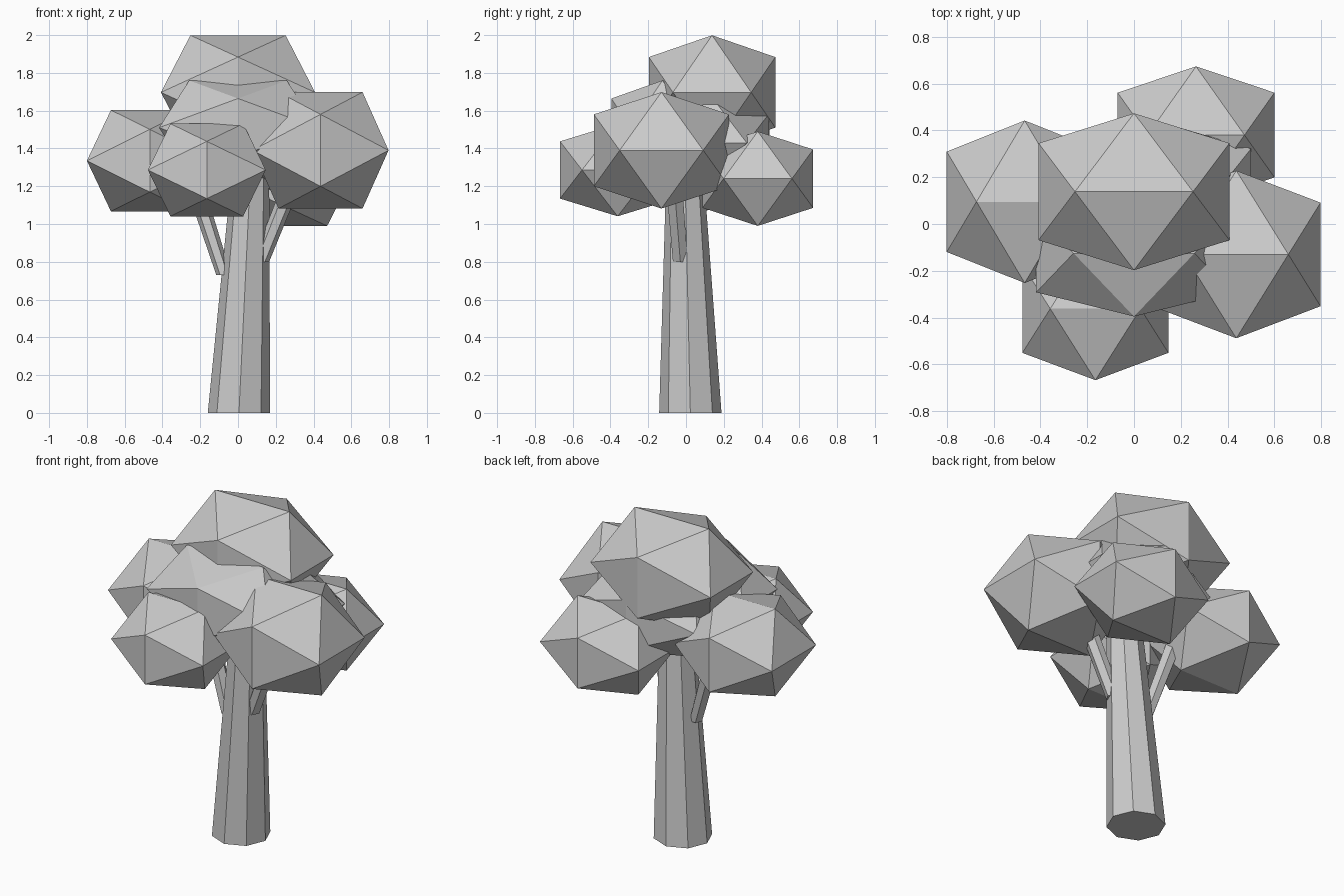
import bpy, bmesh, math
from mathutils import Vector

if "Cube" in bpy.data.objects:
    bpy.data.objects.remove(bpy.data.objects["Cube"])

grey = bpy.data.materials.new("plain grey")
grey.diffuse_color = (0.6, 0.6, 0.6, 1)
grey.use_nodes = True
grey.node_tree.nodes["Principled BSDF"].inputs["Base Color"].default_value = grey.diffuse_color


def finish(name, bm):
    bmesh.ops.recalc_face_normals(bm, faces=bm.faces)
    mesh = bpy.data.meshes.new(name)
    bm.to_mesh(mesh)
    bm.free()
    mesh.materials.append(grey)
    obj = bpy.data.objects.new(name, mesh)
    bpy.context.collection.objects.link(obj)
    return obj


def leaf_clump(name, centre, half):
    """Icosahedron with an edge on top, running along x, fitted to half sizes."""
    bm = bmesh.new()
    k = (math.sqrt(5) - 1) / 2
    for a in (-1, 1):
        for b in (-k, k):
            for p in ((b, 0, a), (0, a, b), (a, b, 0)):
                bm.verts.new([c + h * v for c, h, v in zip(centre, half, p)])
    bmesh.ops.convex_hull(bm, input=bm.verts)
    return finish(name, bm)


def limb(name, start, end, r1, r2, sides, level=False):
    """Tapered prism between two points; level keeps the end rings horizontal."""
    bm = bmesh.new()
    start, end = Vector(start), Vector(end)
    turn = (end - start).to_track_quat('Z', 'Y')
    rings = []
    for centre, r in ((start, r1), (end, r2)):
        ring = []
        for i in range(sides):
            t = 2 * math.pi * i / sides
            v = Vector((r * math.cos(t), r * math.sin(t), 0))
            ring.append(bm.verts.new(centre + (v if level else turn @ v)))
        rings.append(ring)
    for i in range(sides):
        j = (i + 1) % sides
        bm.faces.new((rings[0][i], rings[0][j], rings[1][j], rings[1][i]))
    bm.faces.new(rings[0][::-1])
    bm.faces.new(rings[1])
    return finish(name, bm)


# Leaning eight-sided trunk
limb("trunk", (0.005, 0.023, 0), (0.065, -0.005, 1.25), 0.165, 0.1, 8, True)

# Branches reaching into the side clumps
limb("left_branch", (-0.075, 0.01, 0.73), (-0.26, 0.06, 1.3), 0.04, 0.05, 6, True)
limb("right_branch", (0.12, -0.03, 0.8), (0.32, -0.07, 1.3), 0.045, 0.05, 6, True)

# Leaf clumps: centre, half sizes
clumps = {
    "top_leaves": ((0, 0.138, 1.697), (0.408, 0.335, 0.302)),
    "right_leaves": ((0.437, -0.13, 1.39), (0.36, 0.358, 0.308)),
    "left_leaves": ((-0.467, 0.095, 1.335), (0.333, 0.347, 0.268)),
    "front_leaves": ((-0.165, -0.362, 1.286), (0.312, 0.305, 0.245)),
    "back_leaves": ((0.265, 0.38, 1.24), (0.335, 0.293, 0.25)),
    "inner_front_leaves": ((0, -0.125, 1.51), (0.418, 0.27, 0.25)),
    "inner_back_leaves": ((0.1, 0.13, 1.43), (0.4, 0.31, 0.25)),
}
for name, (centre, half) in clumps.items():
    leaf_clump(name, centre, half)
